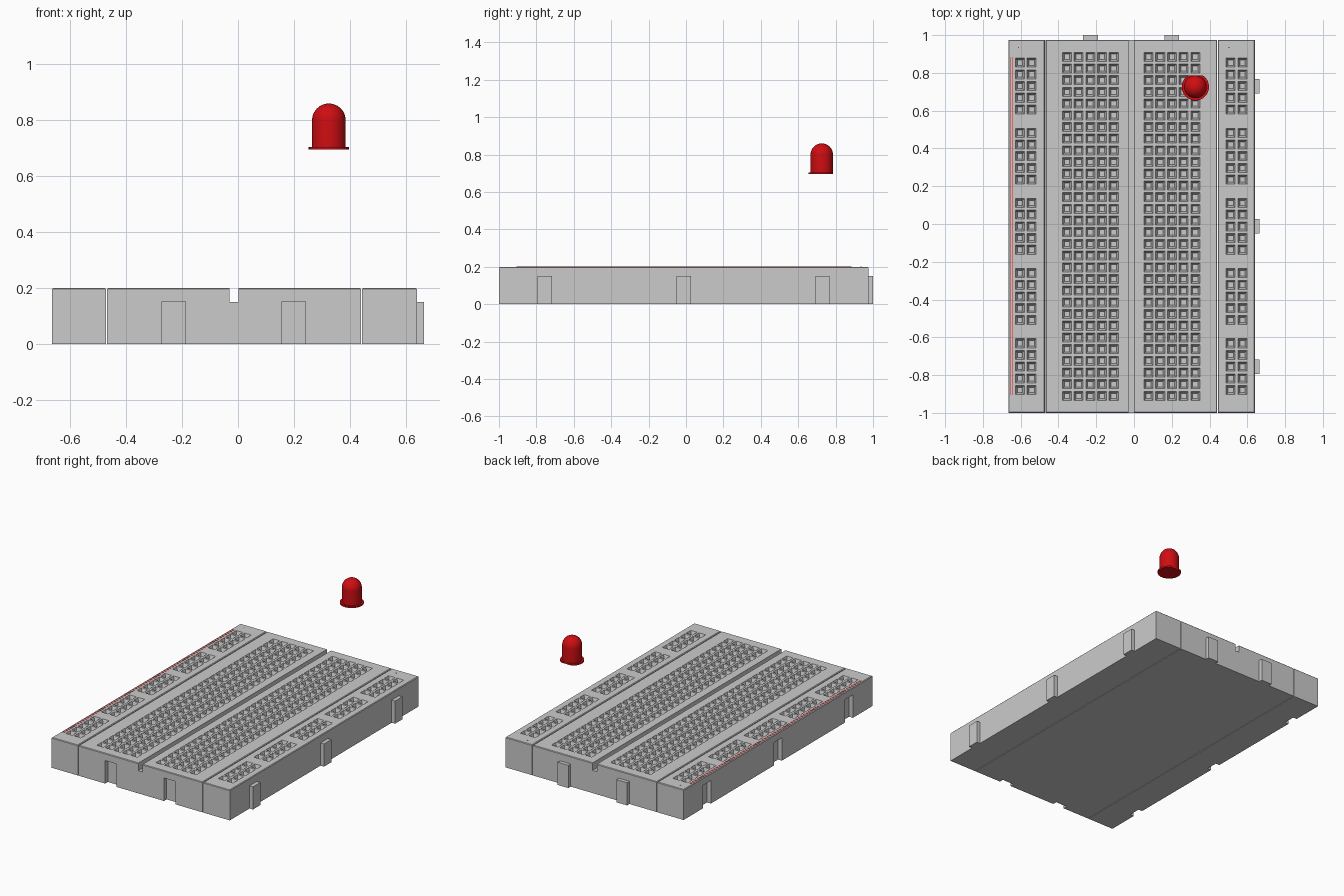
import bpy, bmesh, math

if "Cube" in bpy.data.objects:
    bpy.data.objects.remove(bpy.data.objects["Cube"])

def material(name, rgb):
    m = bpy.data.materials.new(name)
    m.diffuse_color = (*rgb, 1)
    m.use_nodes = True
    m.node_tree.nodes["Principled BSDF"].inputs["Base Color"].default_value = m.diffuse_color
    return m

GREY = material("light grey plastic", (0.6, 0.6, 0.6))
RED = material("red lens", (0.62, 0.004, 0.006))
LINE = material("red marking", (0.9, 0.02, 0.02))
BLACK = material("black marking", (0.02, 0.02, 0.02))

Y0, Y1, H, CH = -1.0, 0.975, 0.2, 0.004
PITCH, MID = 0.0619, -0.0125
HOLE, PIT, DEPTH = 0.024, 0.014, 0.03      # half widths and depth of a socket

def finish(name, bm, mat):
    bmesh.ops.recalc_face_normals(bm, faces=bm.faces)
    me = bpy.data.meshes.new(name)
    bm.to_mesh(me)
    bm.free()
    me.materials.append(mat)
    ob = bpy.data.objects.new(name, me)
    bpy.context.collection.objects.link(ob)
    return ob

def boxes(name, spans, mat):
    """One object from (x0, x1, y0, y1, z0, z1) boxes."""
    bm = bmesh.new()
    for x0, x1, y0, y1, z0, z1 in spans:
        vs = bmesh.ops.create_cube(bm, size=1)["verts"]
        for v in vs:
            v.co = (x1 if v.co.x > 0 else x0, y1 if v.co.y > 0 else y0, z1 if v.co.z > 0 else z0)
    return finish(name, bm, mat)

def board(name, x0, x1, cols, rows, cutter=None):
    """Block with a chamfered top and a grid of tapered square sockets."""
    xs = [x0 + CH] + [c + s for c in sorted(cols) for s in (-HOLE, HOLE)] + [x1 - CH]
    ys = [Y0 + CH] + [r + s for r in sorted(rows) for s in (-HOLE, HOLE)] + [Y1 - CH]
    bm = bmesh.new()
    grid = [[bm.verts.new((x, y, H)) for y in ys] for x in xs]
    for i in range(len(xs) - 1):
        for j in range(len(ys) - 1):
            ring = [grid[i][j], grid[i + 1][j], grid[i + 1][j + 1], grid[i][j + 1]]
            if i % 2 == 0 or j % 2 == 0:
                bm.faces.new(ring)
                continue
            cx, cy = (xs[i] + xs[i + 1]) / 2, (ys[j] + ys[j + 1]) / 2
            low = [bm.verts.new((cx + a * PIT, cy + b * PIT, H - DEPTH))
                   for a, b in ((-1, -1), (1, -1), (1, 1), (-1, 1))]
            bm.faces.new(low)
            for k in range(4):
                n = (k + 1) % 4
                bm.faces.new((ring[k], ring[n], low[n], low[k]))
    # chamfer, walls and base, following the four corners
    nx, ny = len(xs) - 1, len(ys) - 1
    rim = ([grid[i][0] for i in range(nx)] + [grid[nx][j] for j in range(ny)]
           + [grid[i][ny] for i in range(nx, 0, -1)] + [grid[0][j] for j in range(ny, 0, -1)])
    def ring_at(z):
        out = []
        for v in rim:
            x, y = v.co.x, v.co.y
            x = x0 if v in grid[0] else x1 if v in grid[nx] else x
            y = Y0 if y < Y0 + CH * 1.5 else Y1 if y > Y1 - CH * 1.5 else y
            out.append(bm.verts.new((x, y, z)))
        return out
    upper, base = ring_at(H - CH), ring_at(0)
    for a, b in ((rim, upper), (upper, base)):
        for k in range(len(rim)):
            n = (k + 1) % len(rim)
            bm.faces.new((a[k], b[k], b[n], a[n]))
    bm.faces.new(base)
    ob = finish(name, bm, GREY)
    if cutter:
        cutter.hide_render = True
        cutter.hide_set(True)
        mod = ob.modifiers.new("notches", "BOOLEAN")
        mod.operation, mod.solver, mod.object = "DIFFERENCE", "EXACT", cutter
    return ob

# socket positions
main_rows = [MID + (k - 14.5) * PITCH for k in range(30)]
rail_rows = [MID + (6 * g + k) * PITCH for g in range(-2, 3) for k in range(-2, 3)]
main_cols = [c + k * PITCH for c in (-0.231, 0.201) for k in range(-2, 3)]
side_ys = [MID + k * 0.7425 for k in (-1, 0, 1)]
end_xs = [-0.23, 0.20]

# hidden cutters: centre channel with front notches, and left side notches
main_cut = boxes("main_notch_cutter",
                 [(-0.03, 0.001, Y0 - 0.1, Y1 + 0.1, 0.15, 0.3)]
                 + [(x - 0.042, x + 0.042, Y0 - 0.1, Y0 + 0.028, -0.1, 0.152) for x in end_xs], GREY)
side_cut = boxes("side_notch_cutter",
                 [(-0.8, -0.637, y - 0.04, y + 0.04, -0.1, 0.152) for y in side_ys], GREY)

# three board sections
board("left_power_rail", -0.665, -0.472, (-0.604, -0.542), rail_rows, side_cut)
board("main_board", -0.468, 0.440, main_cols, main_rows, main_cut)
board("right_power_rail", 0.444, 0.640, (0.512, 0.574), rail_rows)

# interlocking tabs
boxes("side_tabs", [(0.64, 0.665, y - 0.038, y + 0.038, 0, 0.15) for y in side_ys], GREY)
boxes("back_tabs", [(x - 0.039, x + 0.039, Y1, 1.0, 0, 0.15) for x in end_xs], GREY)

# thin painted rail markings
T = (H - 0.001, H + 0.0008)
boxes("red_rail_lines", [(x, x + 0.003, -0.905, 0.885, *T) for x in (-0.654, -0.645)], LINE)
boxes("red_rail_mark", [(-0.615, -0.609, 0.932, 0.938, *T)], LINE)
boxes("black_rail_mark", [(0.5, 0.506, 0.932, 0.938, *T)], BLACK)

# lamp: turned profile with a domed top and a flange flattened at the back
LX, LY, R, SEG = 0.325, 0.726, 0.06, 48
profile = [(0.072, 0.695), (0.072, 0.705), (R, 0.705)]
profile += [(R * math.cos(a), 0.8 + R * math.sin(a)) for a in (k * math.pi / 24 for k in range(12))]
bm = bmesh.new()
rings = [[bm.verts.new((LX + r * math.cos(t), LY + min(r * math.sin(t), R + 0.0005), z))
          for t in (2 * math.pi * s / SEG for s in range(SEG))] for r, z in profile]
for a, b in zip(rings, rings[1:]):
    for s in range(SEG):
        n = (s + 1) % SEG
        bm.faces.new((a[s], a[n], b[n], b[s]))
bm.faces.new(rings[0])
tip = bm.verts.new((LX, LY, 0.86))
for s in range(SEG):
    bm.faces.new((rings[-1][s], rings[-1][(s + 1) % SEG], tip))
lamp = finish("lamp", bm, RED)
bpy.ops.object.select_all(action="DESELECT")
lamp.select_set(True)
bpy.context.view_layer.objects.active = lamp
bpy.ops.object.shade_smooth_by_angle(angle=math.radians(30))
